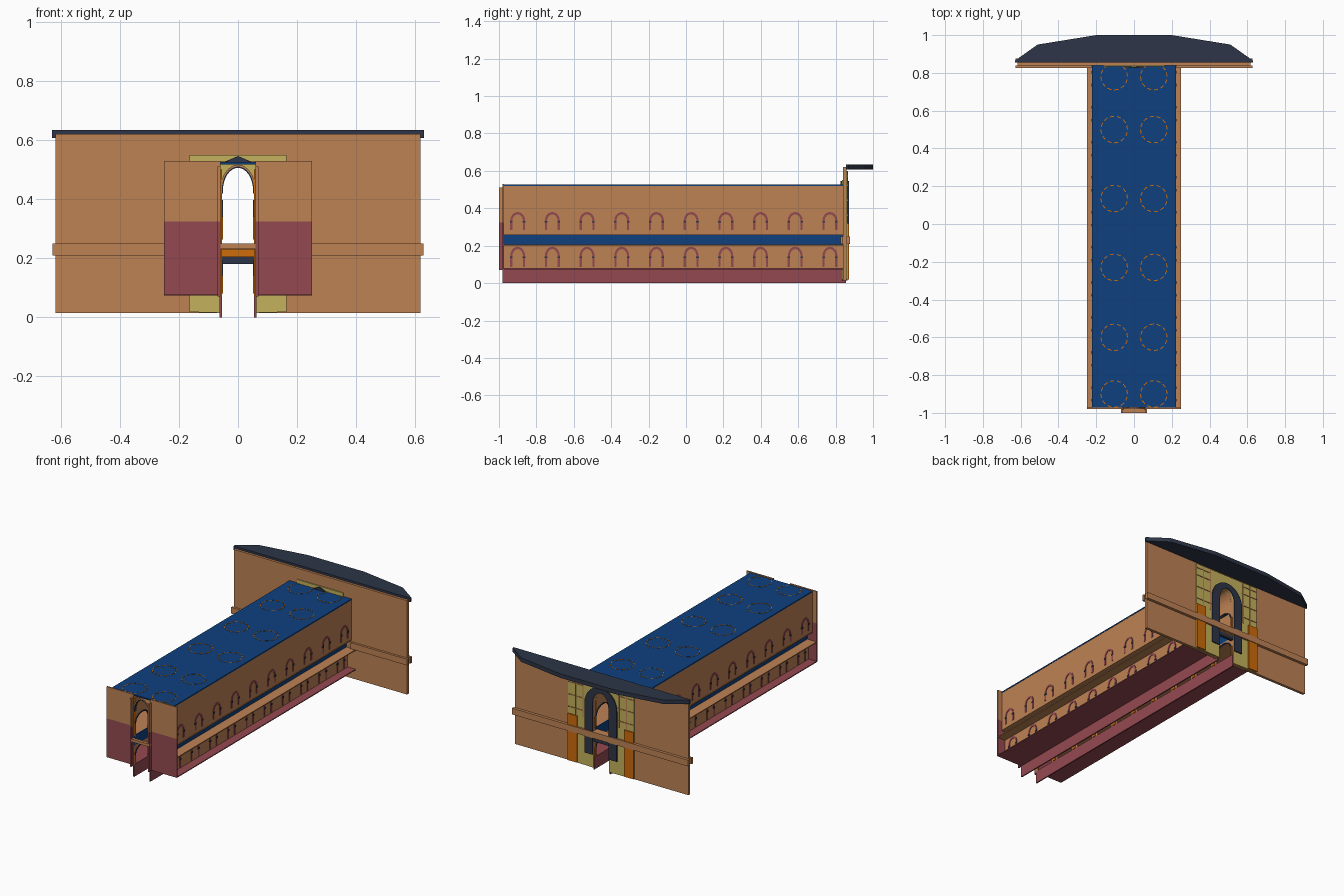
import bpy, bmesh, math

if "Cube" in bpy.data.objects:
    bpy.data.objects.remove(bpy.data.objects["Cube"])

def lin(c):
    return tuple(((v/255)/12.92 if v < 10 else ((v/255+.055)/1.055)**2.4) for v in c) + (1,)

def mat(name, *c):
    m = bpy.data.materials.new(name)
    m.diffuse_color = lin(c)
    m.use_nodes = True
    m.node_tree.nodes["Principled BSDF"].inputs["Base Color"].default_value = m.diffuse_color
    return m

TAN = mat("tan_stone", 190, 130, 84)
MAROON = mat("maroon", 148, 73, 80)
BLUE = mat("deep_blue", 14, 64, 126)
YELLOW = mat("pale_yellow", 196, 178, 92)
NAVY = mat("slate_navy", 45, 53, 71)
ORANGE = mat("orange", 205, 108, 10)

def prism(name, pts, a, b, axis, m):
    """Extrude a 2D outline from a to b along an axis."""
    put = {'x': lambda u, v, w: (w, u, v), 'y': lambda u, v, w: (u, w, v),
           'z': lambda u, v, w: (u, v, w)}[axis]
    bm = bmesh.new()
    A = [bm.verts.new(put(u, v, a)) for u, v in pts]
    B = [bm.verts.new(put(u, v, b)) for u, v in pts]
    n = len(pts)
    bm.faces.new(A)
    bm.faces.new(B[::-1])
    for i in range(n):
        j = (i+1) % n
        bm.faces.new((A[j], A[i], B[i], B[j]))
    bmesh.ops.recalc_face_normals(bm, faces=bm.faces[:])
    me = bpy.data.meshes.new(name)
    bm.to_mesh(me)
    bm.free()
    me.materials.append(m)
    o = bpy.data.objects.new(name, me)
    bpy.context.collection.objects.link(o)
    return o

def box(name, x0, x1, y0, y1, z0, z1, m):
    return prism(name, [(x0, y0), (x1, y0), (x1, y1), (x0, y1)], z0, z1, 'z', m)

def both(name, x0, x1, y0, y1, z0, z1, m):
    for s, side in ((1, "right"), (-1, "left")):
        box(f"{name}_{side}", s*x0, s*x1, y0, y1, z0, z1, m)

def arch(c, hw, z0, spring, top, n=10):
    """Arch outline from left foot over the top to right foot."""
    curve = [(c - hw*math.cos(math.pi*i/n), spring + (top-spring)*math.sin(math.pi*i/n))
             for i in range(n+1)]
    return [(c-hw, z0)] + curve + [(c+hw, z0)]

F, B = -.98, .84                      # corridor front and back
BAYS = [-.9 + .1855*i for i in range(10)]

# facade with doorway
door = arch(0, .056, .015, .43, .51, 16)
prism("facade_wall", [(-.618, .015)] + door + [(.618, .015), (.618, .62), (-.618, .62)],
      B, .858, 'y', TAN)
prism("facade_panel", [(-.235, .018)] + door + [(.235, .018), (.235, .6), (-.235, .6)],
      .858, .864, 'y', YELLOW)
prism("facade_inner_panel", [(-.165, .018)] + door + [(.165, .018), (.165, .55), (-.165, .55)],
      .834, B, 'y', YELLOW)
prism("door_surround", arch(0, .115, .1, .42, .545, 16) + arch(0, .056, .1, .43, .51, 16)[::-1],
      .864, .871, 'y', NAVY)
prism("door_inner_gable", [(-.05, .525), (.05, .525), (0, .546)], .826, .834, 'y', NAVY)
both("door_pillar", .168, .235, .864, .872, .02, .32, ORANGE)
for x in (.125, .18):
    both("panel_joint_v", x, x+.006, .864, .867, .32, .6, TAN)
for z in (.36, .44, .52, .57):
    both("panel_joint_h", .122, .235, .864, .867, z, z+.006, TAN)

# horizontal beams across facade and doorway
box("facade_beam_back", -.628, .628, .858, .876, .21, .25, TAN)
both("facade_beam_front", .225, .628, .826, B, .21, .25, TAN)
box("door_beam_lower", -.056, .056, .838, .858, .18, .205, NAVY)
box("door_beam_middle", -.056, .056, .832, .858, .205, .23, ORANGE)
box("door_beam_upper", -.056, .056, .826, .858, .23, .25, TAN)

# canopy roof
prism("canopy_roof", [(-.63, .855), (.63, .855), (.63, .865), (.51, .95), (.2, 1),
                      (-.2, 1), (-.51, .95), (-.63, .865)], .608, .634, 'z', NAVY)

# front end walls, maroon below and tan above
both("front_wall_lower", .06, .25, F, F+.008, .075, .325, MAROON)
both("front_wall_upper", .06, .25, F, F+.008, .325, .53, TAN)
both("portal_jamb_lower", .06, .07, -1, F, .07, .325, MAROON)
both("portal_jamb_upper", .06, .07, -1, F, .325, .51, TAN)
both("portal_trim", .055, .06, F-.004, F+.02, .07, .5, ORANGE)
box("portal_beam", -.07, .07, -1, F, .232, .25, TAN)

# corridor floors and ceiling
box("ceiling", -.222, .222, F+.008, B, .518, .526, BLUE)
both("gallery_floor", .06, .25, F+.008, B, .2, .206, TAN)
both("gallery_slab", .06, .222, F+.008, B, .258, .264, TAN)
both("aisle_floor", .06, .25, F+.008, B, .074, .08, MAROON)
both("blue_frieze", .178, .185, F+.008, B, .206, .258, BLUE)

# outer side walls
both("upper_side_wall", .214, .22, F+.008, B, .264, .518, TAN)
both("lower_side_wall", .188, .194, F+.008, B, .08, .2, TAN)

# arch outlines on the side walls, with small dark capitals
for s in (1, -1):
    for y in BAYS:
        for nm, x, z0, sp, top in (("upper", .22, .285, .335, .38), ("lower", .194, .085, .145, .195)):
            ring = arch(y, .04, z0, sp, top) + arch(y, .028, z0, sp, top-.013)[::-1]
            prism(f"{nm}_arch_band", ring, s*x, s*(x+.003), 'x', MAROON)
            for d in (-.034, .034):
                box(f"{nm}_capital", s*x, s*(x+.005), y+d-.007, y+d+.007, sp-.012, sp-.002, NAVY)

# nave walls: base, two arcades, frieze and columns
both("nave_base", .054, .062, F, .855, 0, .08, MAROON)
both("nave_frieze", .055, .061, F, B, .2, .264, BLUE)
for s in (1, -1):
    for nm, z0, sp, top, z1 in (("lower", .08, .14, .185, .2), ("upper", .264, .34, .39, .5)):
        pts = [(F, z0)]
        for y in BAYS:
            pts += arch(y, .065, z0, sp, top)
        pts += [(B, z0), (B, z1), (F, z1)]
        prism(f"{nm}_arcade", pts, s*.055, s*.061, 'x', TAN)
        for y in BAYS:
            e = y + .09275
            box(f"{nm}_column", s*.05, s*.066, e-.012, min(e+.012, B), z0, sp, ORANGE)
            prism(f"{nm}_arcade_trim", arch(y, .072, sp, sp, top+.007)
                  + arch(y, .065, sp, sp, top)[::-1], s*.051, s*.055, 'x', NAVY)

# barrel vault and its ribs
prism("nave_vault", arch(0, .06, .42, .43, .517, 16) + arch(0, .055, .42, .43, .511, 16)[::-1],
      F, B, 'y', TAN)
for y in [F] + [b + .09275 for b in BAYS[:-1]]:
    prism("vault_rib", arch(0, .0555, .42, .43, .512, 16) + arch(0, .051, .42, .43, .506, 16)[::-1],
          y, y+.02, 'y', NAVY)

# ring ornaments on the ceiling top
for y in (.78, .5, .135, -.23, -.6, -.9):
    for x in (-.105, .105):
        N = 24
        for k in range(0, N, 2):
            a, b = (k*math.tau/N, (k+1.2)*math.tau/N)
            pts = [(x + r*math.cos(t), y + r*math.sin(t))
                   for r, t in ((.068, a), (.073, a), (.073, b), (.068, b))]
            prism("ceiling_ring_dash", pts, .526, .528, 'z', ORANGE)
